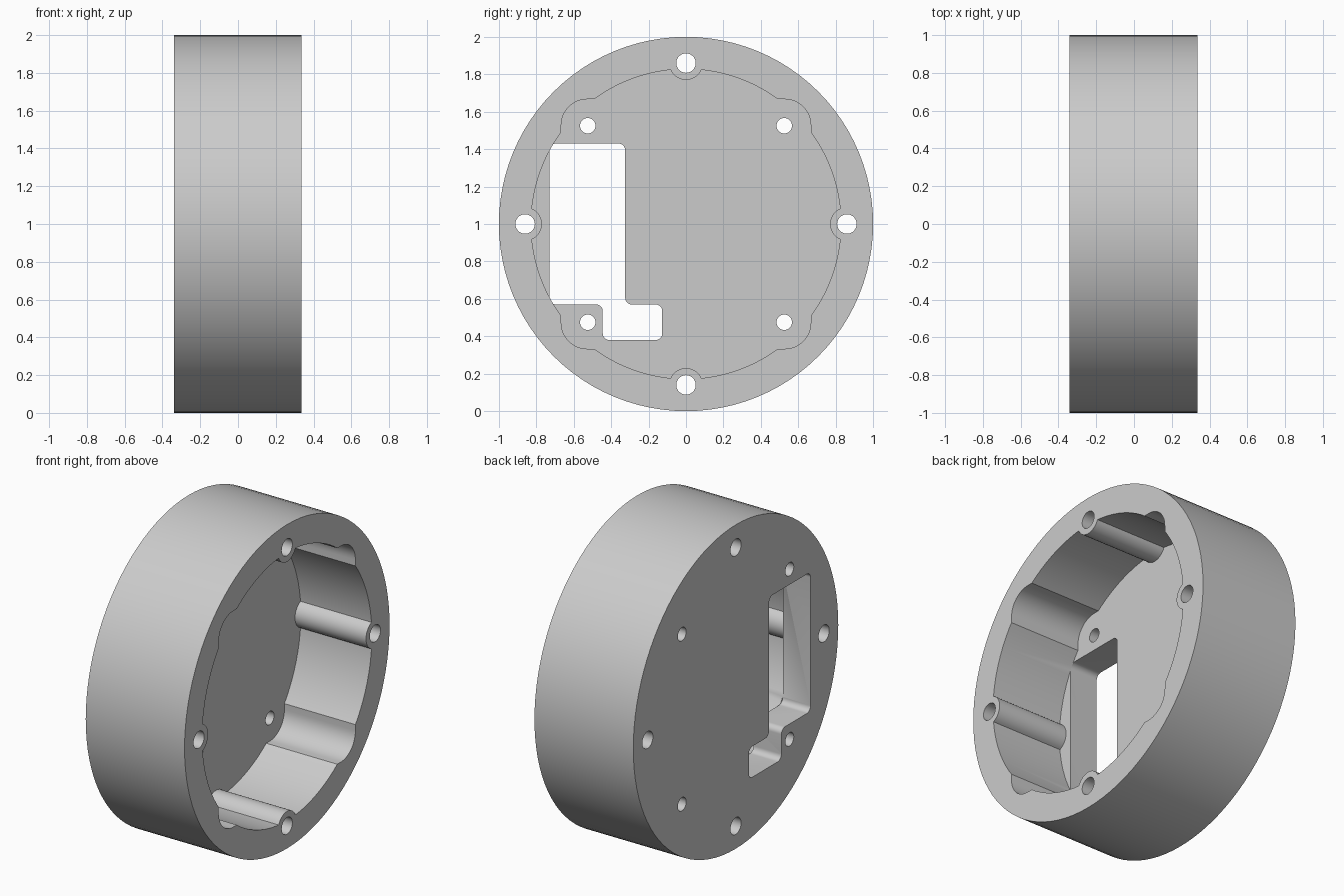
import bpy, bmesh
from math import pi, sin, cos, radians
from mathutils import Vector

if "Cube" in bpy.data.objects:
    bpy.data.objects.remove(bpy.data.objects["Cube"], do_unlink=True)

BACK, FRONT = -0.34, 0.335      # ends of the drum along x
FLOOR = -0.15                   # inner face of the floor
OVER = 0.1                      # overshoot for cutters


def circle(r, y=0, z=0, n=32):
    return [Vector((y + r * cos(2 * pi * i / n), z + r * sin(2 * pi * i / n)))
            for i in range(n)]


def rounded(corners, r, n=8):
    """Round every right-angled corner of an outline."""
    pts = [Vector(c) for c in corners]
    out = []
    for i, p in enumerate(pts):
        u = (pts[i - 1] - p).normalized() * r
        v = (pts[(i + 1) % len(pts)] - p).normalized() * r
        for k in range(n + 1):
            t = pi / 2 * k / n
            out.append(p + u + v - v * cos(t) - u * sin(t))
    return out


def prism(name, outline, x0, x1):
    """Extrude a (y, z) outline along x; z is measured from the axis."""
    bm = bmesh.new()
    face = bm.faces.new([bm.verts.new((x0, p.x, p.y + 1)) for p in outline])
    new = bmesh.ops.extrude_face_region(bm, geom=[face])["geom"]
    bmesh.ops.translate(bm, vec=(x1 - x0, 0, 0),
                        verts=[g for g in new if isinstance(g, bmesh.types.BMVert)])
    bmesh.ops.recalc_face_normals(bm, faces=bm.faces)
    mesh = bpy.data.meshes.new(name)
    bm.to_mesh(mesh)
    bm.free()
    obj = bpy.data.objects.new(name, mesh)
    bpy.context.collection.objects.link(obj)
    return obj


def combine(target, tool, operation="DIFFERENCE"):
    """Apply a boolean and discard the tool."""
    mod = target.modifiers.new("bool", "BOOLEAN")
    mod.operation, mod.solver, mod.object = operation, "EXACT", tool
    bpy.context.view_layer.objects.active = target
    bpy.ops.object.modifier_apply(modifier=mod.name)
    bpy.data.objects.remove(tool, do_unlink=True)


# Drum
housing = prism("round_housing", circle(1, n=96), BACK, FRONT)

# Cavity: round bore joined with a rounded square, less four screw bosses
top = FRONT + OVER
cavity = prism("cavity", circle(0.828, n=96), FLOOR, top)
s = 0.667
square = rounded([(-s, -s), (s, -s), (s, s), (-s, s)], 0.14, 12)
combine(cavity, prism("square", square, FLOOR, top), "UNION")
axes = [(0.86, 0), (0, 0.86), (-0.86, 0), (0, -0.86)]
for y, z in axes:
    combine(cavity, prism("boss", circle(0.09, y, z), FLOOR - OVER, top + OVER))
combine(housing, cavity)

# Screw holes through the bosses, and smaller ones through the floor
holes = [(0.052, y, z) for y, z in axes]
holes += [(0.041, y, z) for y in (-0.525, 0.525) for z in (-0.525, 0.525)]
for r, y, z in holes:
    combine(housing, prism("hole", circle(r, y, z), BACK - OVER, top))

# Stepped window through the floor
window = rounded([(-0.73, 0.43), (-0.73, -0.43), (-0.445, -0.43), (-0.445, -0.62),
                  (-0.127, -0.62), (-0.127, -0.43), (-0.325, -0.43), (-0.325, 0.43)], 0.035)
combine(housing, prism("window", window, BACK - OVER, FLOOR + 0.0005))

# Plain grey finish, smooth walls with sharp rims
grey = bpy.data.materials.new("grey")
grey.use_nodes = True
colour = (0.6, 0.6, 0.6, 1)
grey.diffuse_color = colour
grey.node_tree.nodes["Principled BSDF"].inputs["Base Color"].default_value = colour
housing.data.materials.clear()
housing.data.materials.append(grey)
for poly in housing.data.polygons:
    poly.material_index = 0

bpy.ops.object.select_all(action="DESELECT")
housing.select_set(True)
bpy.context.view_layer.objects.active = housing
bpy.ops.object.shade_smooth_by_angle(angle=radians(30))
